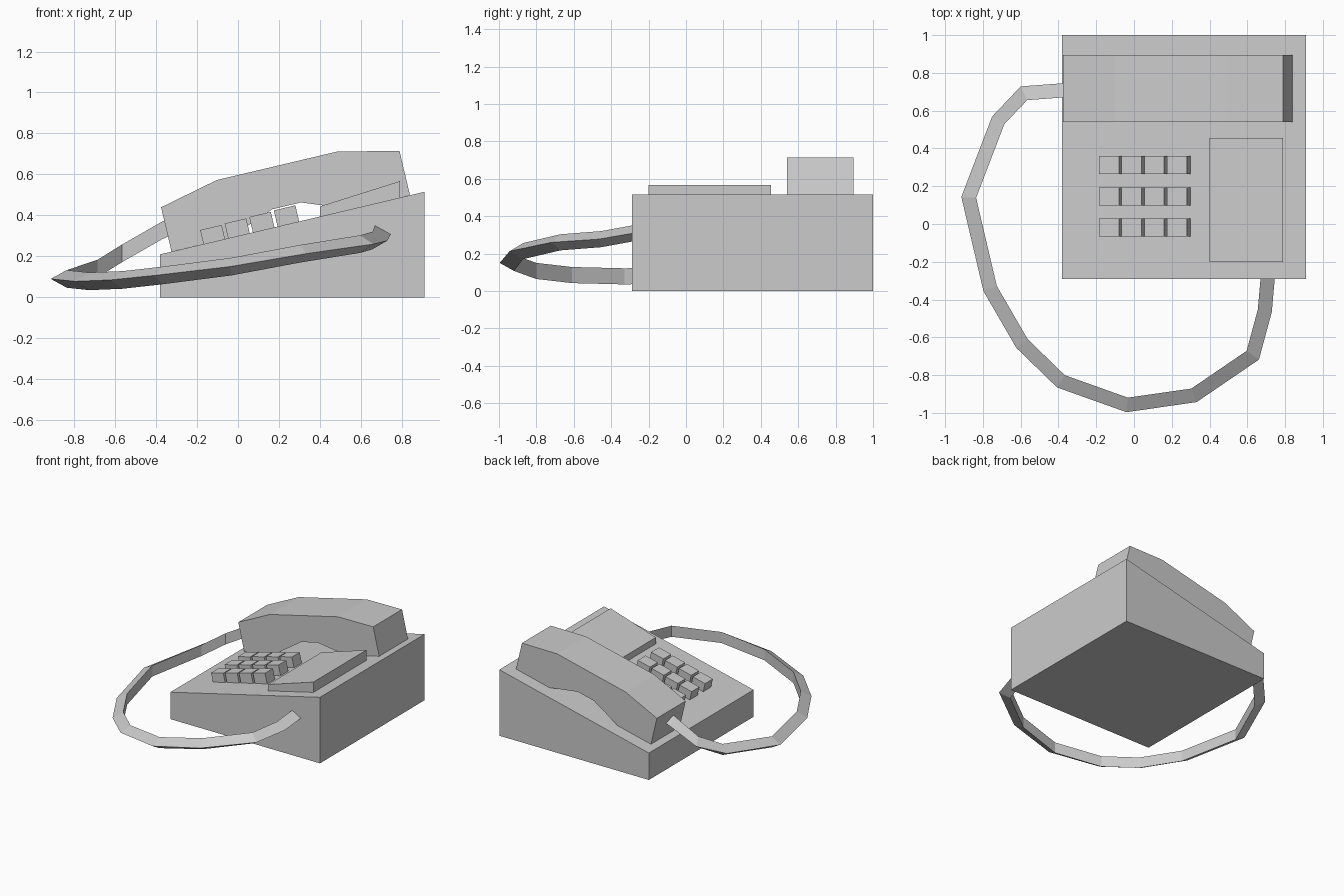
import bpy, bmesh, math
from mathutils import Vector

if "Cube" in bpy.data.objects:
    bpy.data.objects.remove(bpy.data.objects["Cube"])

SLOPE = math.atan2(0.305, 1.29)
ORIGIN = (0.2575, 0.361)          # point on the sloped top, under the handset middle


def make_mesh(name, verts, faces):
    bm = bmesh.new()
    vs = [bm.verts.new(v) for v in verts]
    for f in faces:
        bm.faces.new([vs[i] for i in f])
    bmesh.ops.recalc_face_normals(bm, faces=bm.faces)
    me = bpy.data.meshes.new(name)
    bm.to_mesh(me)
    bm.free()
    ob = bpy.data.objects.new(name, me)
    bpy.context.collection.objects.link(ob)
    return ob


def loft(name, rings):
    """Skin a list of equal rings and cap both ends."""
    n = len(rings[0])
    verts = [v for r in rings for v in r]
    faces = [tuple(range(n)), tuple(range(len(verts) - n, len(verts)))]
    for k in range(len(rings) - 1):
        for i in range(n):
            j = (i + 1) % n
            faces.append((k * n + i, k * n + j, (k + 1) * n + j, (k + 1) * n + i))
    return make_mesh(name, verts, faces)


def prism(name, profile, y0, y1):
    """Extrude an x-z profile along y."""
    return loft(name, [[(x, y, z) for x, z in profile] for y in (y0, y1)])


def on_slope(u, w):
    """Coordinates along / above the sloped top -> x, z."""
    c, s = math.cos(SLOPE), math.sin(SLOPE)
    return (ORIGIN[0] + u * c - w * s, ORIGIN[1] + u * s + w * c)


# wedge body
prism("base", [(-0.38, 0), (0.91, 0), (0.91, 0.515), (-0.38, 0.21)], -0.29, 1.0)

# raised side panel
prism("side_panel", [(0.40, 0.38), (0.79, 0.47), (0.79, 0.567), (0.40, 0.444)], -0.2, 0.455)

# handset: symmetric half profile, mirrored
half = [(0.072, 0.088), (0.302, 0.0), (0.598, 0.0), (0.598, 0.222), (0.302, 0.289)]
outline = half + [(-u, w) for u, w in reversed(half)]
prism("handset", [on_slope(u, w) for u, w in outline], 0.54, 0.895)

# keypad, 4 x 3
for col in range(4):
    u = -0.384 + col * 0.124
    w = 0.07 + col * 0.0035
    key = [on_slope(u + a, h) for a, h in ((-0.054, -0.01), (0.054, -0.01), (0.054, w), (-0.054, w))]
    for row in range(3):
        y = -0.067 + row * 0.1655
        prism(f"key_{col}_{row}", key, y, y + 0.096)

# cord: triangular section, point facing outwards
path = [(-0.33, 0.697, 0.345), (-0.375, 0.695, 0.325), (-0.577, 0.68, 0.215), (-0.708, 0.542, 0.14),
        (-0.862, 0.14, 0.09), (-0.75, -0.337, 0.078), (-0.583, -0.625, 0.085),
        (-0.38, -0.822, 0.107), (-0.035, -0.945, 0.15), (0.313, -0.895, 0.213),
        (0.618, -0.687, 0.26), (0.68, -0.458, 0.277), (0.695, -0.29, 0.307), (0.697, -0.26, 0.312)]
pts = [Vector(p) for p in path]
rings = []
for i, p in enumerate(pts):
    d0 = (p - pts[max(i - 1, 0)]).to_2d()
    d1 = (pts[min(i + 1, len(pts) - 1)] - p).to_2d()
    d0 = d0.normalized() if d0.length else d1.normalized()
    d1 = d1.normalized() if d1.length else d0
    t = (d0 + d1).normalized()
    out = Vector((t.y, -t.x, 0)) / t.dot(d0)      # mitred outward direction
    rings.append([p + out * 0.05,
                  p - out * 0.025 + Vector((0, 0, 0.043)),
                  p - out * 0.025 - Vector((0, 0, 0.043))])
# path runs anticlockwise, so its right-hand side is the outside
loft("cord", rings)
